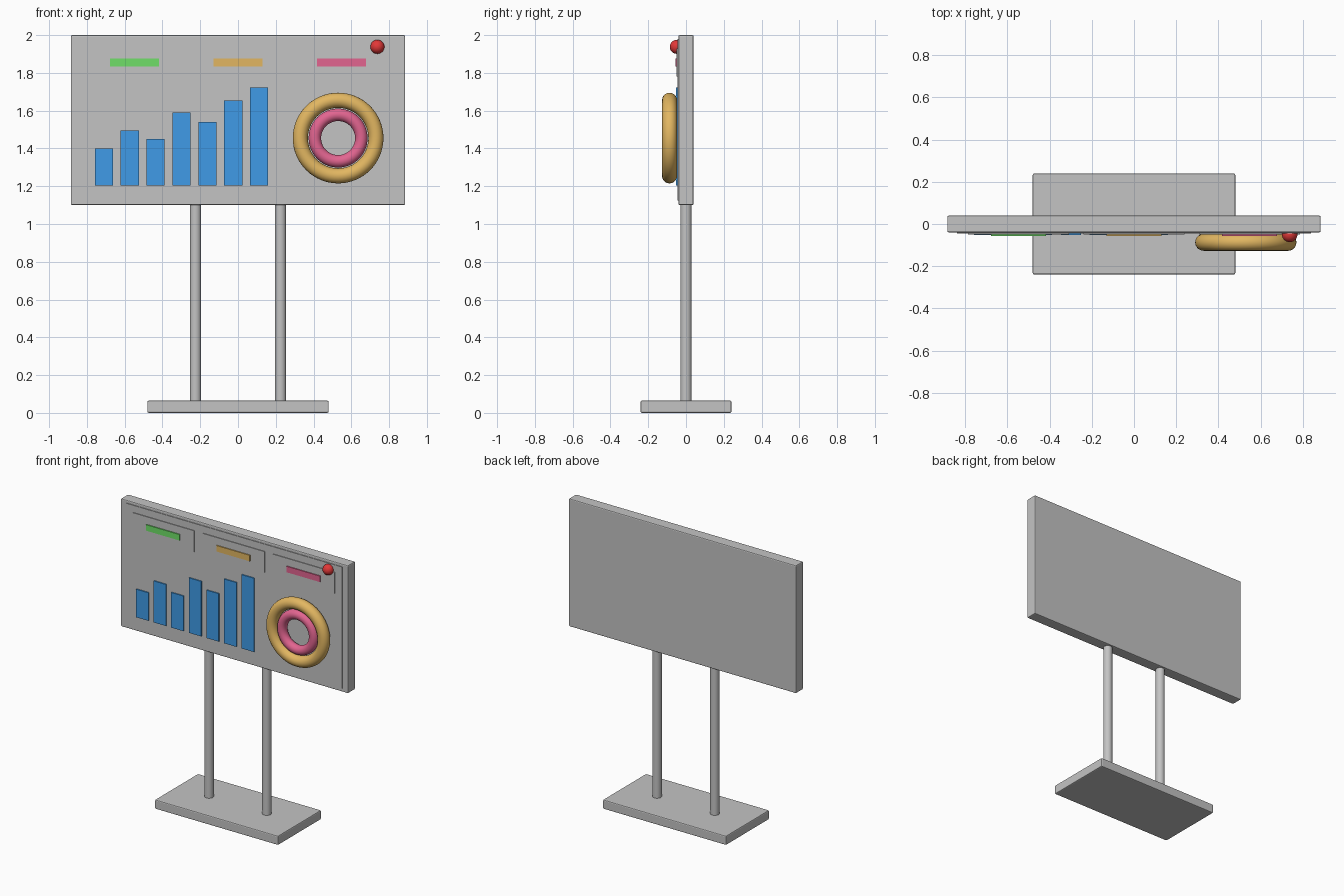
import bpy
import math

cube = bpy.data.objects.get("Cube")
if cube:
    bpy.data.objects.remove(cube, do_unlink=True)


def material(name, r, g, b):
    m = bpy.data.materials.new(name)
    m.use_nodes = True
    m.diffuse_color = (r, g, b, 1)
    m.node_tree.nodes["Principled BSDF"].inputs["Base Color"].default_value = (r, g, b, 1)
    return m


grey = material("light grey", 0.55, 0.55, 0.55)
blue = material("chart blue", 0.05, 0.33, 0.80)
green = material("green", 0.16, 0.74, 0.14)
gold = material("gold", 0.76, 0.47, 0.12)
pink = material("pink", 0.76, 0.13, 0.28)
red = material("red", 0.76, 0.04, 0.04)


def finish(name, mat, smooth=False):
    ob = bpy.context.object
    ob.name = name
    ob.data.materials.append(mat)
    if smooth:
        bpy.ops.object.shade_smooth_by_angle(angle=math.radians(40))
    return ob


def box(name, mat, x, y, z, bevel=0):
    """Box from (low, high) ranges on each axis."""
    ranges = (x, y, z)
    bpy.ops.mesh.primitive_cube_add(size=1, location=[(a + b) / 2 for a, b in ranges])
    ob = finish(name, mat)
    ob.scale = [b - a for a, b in ranges]
    bpy.ops.object.transform_apply(location=False, rotation=False, scale=True)
    if bevel:
        mod = ob.modifiers.new("soft edges", "BEVEL")
        mod.width = bevel
        mod.segments = 2
    return ob


def ring(name, mat, major, minor):
    bpy.ops.mesh.primitive_torus_add(
        major_radius=major, minor_radius=minor, major_segments=64, minor_segments=20,
        location=(0.53, -0.087, 1.455), rotation=(math.pi / 2, 0, 0))
    finish(name, mat, True)


# Stand
box("base", grey, (-0.48, 0.48), (-0.24, 0.24), (0, 0.065), 0.007)
for side, label in ((1, "left"), (-1, "right")):
    bpy.ops.mesh.primitive_cylinder_add(
        vertices=32, radius=0.03, depth=1.08, location=(side * 0.225, 0, 0.58))
    finish(label + "_post", grey, True)

# Board and its raised screen
box("board", grey, (-0.885, 0.885), (-0.04, 0.04), (1.1, 2.0), 0.007)
box("screen", grey, (-0.84, 0.84), (-0.044, -0.035), (1.125, 1.98))

# Cards along the top, each with a coloured strip
for i, mat in enumerate((green, gold, pink)):
    x = (i - 1) * 0.547
    box(f"card_{i + 1}", grey, (x - 0.24, x + 0.24), (-0.049, -0.04), (1.78, 1.93))
    box(f"card_strip_{i + 1}", mat, (x - 0.13, x + 0.13), (-0.056, -0.047), (1.835, 1.877))

# Bar chart
for i, top in enumerate((1.40, 1.495, 1.45, 1.59, 1.54, 1.655, 1.722)):
    x = -0.71 + i * 0.137
    box(f"chart_bar_{i + 1}", blue, (x - 0.048, x + 0.048), (-0.052, -0.043), (1.203, top))

# Ring chart
ring("outer_ring", gold, 0.2, 0.04)
ring("inner_ring", pink, 0.123, 0.033)

# Alert light
bpy.ops.mesh.primitive_uv_sphere_add(
    segments=32, ring_count=16, radius=0.037, location=(0.738, -0.049, 1.938))
finish("alert_light", red, True)
